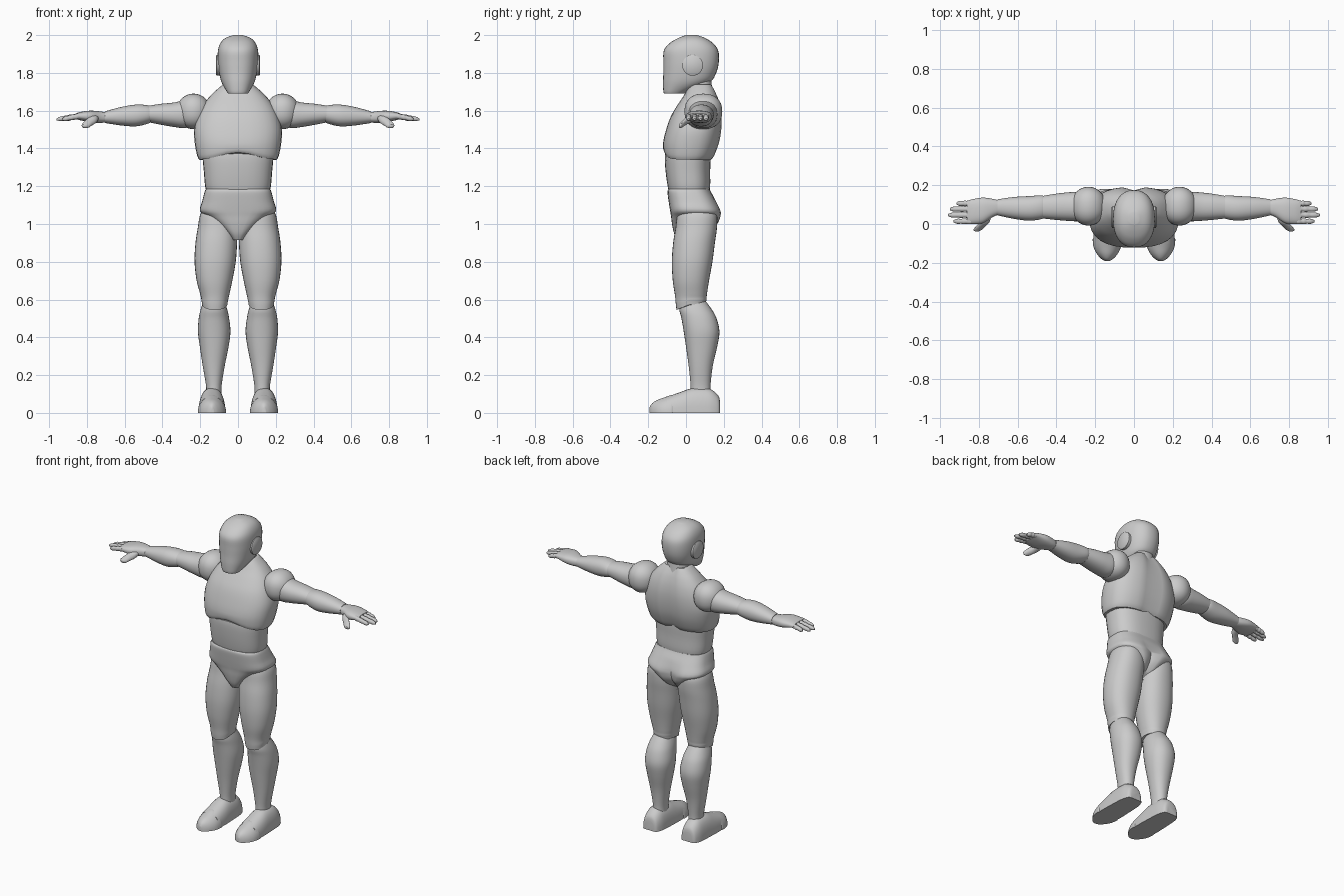
import bpy
import bmesh
from math import cos, sin, pi, exp, radians
from mathutils import Vector

default_cube = bpy.data.objects.get("Cube")
if default_cube:
    bpy.data.objects.remove(default_cube, do_unlink=True)

# One plain grey for the whole figure
grey = bpy.data.materials.new("plain_grey")
grey.use_nodes = True
colour = (0.6, 0.6, 0.6, 1)
grey.diffuse_color = colour
grey.node_tree.nodes["Principled BSDF"].inputs["Base Color"].default_value = colour


def smooth_sections(sections, steps):
    """Catmull-Rom interpolation between the given cross-sections."""
    rows = [Vector(s) for s in sections]
    result = []
    for i in range(len(rows) - 1):
        before, start, end = rows[max(i - 1, 0)], rows[i], rows[i + 1]
        after = rows[min(i + 2, len(rows) - 1)]
        for step in range(steps):
            t = step / steps
            result.append(start + (end - before) * (t / 2)
                          + (before * 2 - start * 5 + end * 4 - after) * (t * t / 2)
                          + (start * 3 - before - end * 3 + after) * (t ** 3 / 2))
    return result + [rows[-1]]


def loft(name, axis, sections, power=2.2, warp=None, mirror=False, steps=4, sides=32):
    """Skin superellipse sections (position, low a, high a, low b, high b) along an axis."""
    bm = bmesh.new()
    rings = []
    for pos, a_low, a_high, b_low, b_high in smooth_sections(sections, steps):
        ring = []
        for k in range(sides):
            angle = 2 * pi * k / sides
            c, s = cos(angle), sin(angle)
            u = abs(c) ** (2 / power) * (1 if c > 0 else -1)
            v = abs(s) ** (2 / power) * (1 if s > 0 else -1)
            a = (a_low + a_high) / 2 + u * (a_high - a_low) / 2
            b = (b_low + b_high) / 2 + v * (b_high - b_low) / 2
            point = {"x": (pos, a, b), "y": (a, pos, b), "z": (a, b, pos)}[axis]
            ring.append(bm.verts.new(warp(*point) if warp else point))
        rings.append(ring)
    for lower, upper in zip(rings, rings[1:]):
        for k in range(sides):
            n = (k + 1) % sides
            bm.faces.new((lower[k], lower[n], upper[n], upper[k]))
    bm.faces.new(rings[0])
    bm.faces.new(rings[-1])
    bmesh.ops.recalc_face_normals(bm, faces=bm.faces)
    mesh = bpy.data.meshes.new(name)
    bm.to_mesh(mesh)
    bm.free()
    mesh.materials.append(grey)
    mesh.shade_smooth()
    mesh.set_sharp_from_angle(angle=radians(40))
    obj = bpy.data.objects.new(name, mesh)
    bpy.context.collection.objects.link(obj)
    if mirror:
        obj.modifiers.new("other_side", "MIRROR").use_mirror_merge = False
    return obj


def centred(rows):
    """Turn (height, half width, front, back) rows into full sections."""
    return [(z, -w, w, front, back) for z, w, front, back in rows]


def clamp(value):
    return max(0, min(1, value))


# Head: flat face, round skull, jaw rising towards the back
loft("head", "z", centred([
    (1.69, .052, -.116, -.01), (1.705, .062, -.12, .02), (1.75, .087, -.122, .125),
    (1.8, .1, -.12, .16), (1.86, .107, -.12, .174), (1.92, .106, -.117, .17),
    (1.96, .092, -.083, .14), (1.985, .066, -.04, .1), (2, .025, .0, .06)]), power=2.3)

loft("ear_disc", "x", [
    (.085, -.02, .09, 1.785, 1.895), (.112, -.02, .09, 1.785, 1.895),
    (.116, -.015, .085, 1.79, 1.89)], power=2, mirror=True, steps=1)

loft("neck", "z", centred([
    (1.64, .08, .0, .15), (1.72, .07, .005, .138), (1.8, .068, .0, .13)]))


# Torso
def chest_shape(x, y, z):
    rim = clamp((1.43 - z) / .09)
    front = clamp((.02 - y) / .14)
    z += rim * .042 * front * exp(-(x / .13) ** 2)
    if y > .08:
        y -= .018 * exp(-(x / .03) ** 2)
    return x, y, z


loft("chest", "z", centred([
    (1.34, .206, -.112, .135), (1.365, .217, -.12, .153), (1.43, .229, -.121, .177),
    (1.5, .232, -.105, .189), (1.57, .215, -.08, .191), (1.63, .185, -.045, .183),
    (1.68, .145, -.012, .168), (1.715, .108, .006, .152), (1.738, .08, .018, .14)]),
    power=2.5, warp=chest_shape)

loft("waist", "z", centred([
    (1.15, .16, -.085, .12), (1.2, .174, -.097, .128), (1.28, .181, -.108, .128),
    (1.36, .188, -.112, .13), (1.42, .185, -.1, .12)]), power=2.5)


def pelvis_shape(x, y, z):
    if y > .08:
        y -= .03 * exp(-(x / .025) ** 2) * clamp((1.14 - z) / .08)
    return x, y, z


loft("pelvis", "z", centred([
    (1.185, .17, -.092, .125), (1.17, .177, -.098, .132), (1.12, .19, -.092, .16),
    (1.07, .202, -.084, .184), (1.04, .165, -.079, .184), (1, .112, -.074, .17),
    (.95, .058, -.063, .13), (.915, .028, -.045, .08)]), power=2.9, warp=pelvis_shape)


# Legs
def knee_rim(x, y, z):
    return x, y, z + .03 * clamp((y + .05) / .07) * clamp((.62 - z) / .06)


loft("thigh", "z", [
    (1.1, .04, .17, -.02, .13), (1.05, .018, .2, -.045, .163),
    (.98, .005, .213, -.055, .164), (.9, .005, .225, -.068, .153),
    (.8, .012, .23, -.075, .14), (.7, .03, .219, -.07, .122),
    (.62, .047, .198, -.058, .11), (.575, .052, .194, -.054, .108),
    (.545, .056, .19, -.05, .104)], warp=knee_rim, mirror=True)

loft("lower_leg", "z", [
    (.61, .08, .175, -.025, .09), (.55, .058, .197, -.035, .135),
    (.5, .047, .208, -.024, .162), (.43, .04, .212, -.012, .177),
    (.35, .05, .202, .0, .165), (.25, .07, .187, .014, .142),
    (.15, .086, .17, .024, .13), (.1, .088, .168, .024, .13)], mirror=True)


# Feet: half-ellipse sections flattened on the ground
def on_ground(x, y, z):
    return x, y, max(z, 0)


def foot_part(name, rows, power):
    middle = .138
    sections = [(y, middle - w, middle + w, -h, h) for y, w, h in rows]
    loft(name, "y", sections, power=power, warp=on_ground, mirror=True)


foot_part("foot", [(.18, .035, .06), (.172, .05, .09), (.14, .062, .12), (.1, .067, .132),
                   (.03, .07, .13), (-.03, .072, .11), (-.1, .07, .085)], 2.4)
foot_part("toe_cap", [(-.07, .071, .094), (-.08, .075, .094), (-.12, .07, .08),
                      (-.155, .053, .067), (-.18, .03, .05), (-.192, .01, .03)], 2)


# Arms
def shoulder_row(step):
    angle = pi * step / 8
    grow = max(sin(angle), .05)
    return (.235 - .092 * cos(angle), .092 - .1 * grow, .092 + .1 * grow,
            1.595 - .093 * grow, 1.595 + .095 * grow)


loft("shoulder", "x", [shoulder_row(i) for i in range(9)], power=2.3, mirror=True)

loft("upper_arm", "x", [
    (.22, .03, .15, 1.53, 1.65), (.28, .015, .165, 1.508, 1.655),
    (.34, .016, .163, 1.514, 1.643), (.41, .022, .155, 1.526, 1.636),
    (.48, .03, .143, 1.54, 1.625)], mirror=True)

loft("forearm", "x", [
    (.45, .04, .135, 1.545, 1.615), (.475, .026, .147, 1.532, 1.628),
    (.54, .017, .144, 1.517, 1.632), (.62, .027, .139, 1.522, 1.619),
    (.705, .045, .127, 1.535, 1.596)], mirror=True)

# Hands
loft("palm", "x", [
    (.69, .052, .12, 1.54, 1.59), (.73, .035, .13, 1.535, 1.596),
    (.78, .004, .136, 1.538, 1.6), (.83, .0, .128, 1.548, 1.594),
    (.86, .004, .12, 1.556, 1.585)], power=2.5, mirror=True)

loft("thumb", "y", [
    (.05, .735, .785, 1.545, 1.585), (.01, .745, .795, 1.53, 1.572),
    (-.015, .77, .818, 1.515, 1.55), (-.03, .785, .828, 1.507, 1.535),
    (-.038, .8, .82, 1.515, 1.527)], mirror=True, sides=16)

FINGERS = {"index": (.014, .93), "middle": (.046, .96), "ring": (.077, .95), "little": (.106, .915)}
BULGES = (1, 1.05, .9, 1.02, .85, .92, .8, .35)
for finger, (y, tip) in FINGERS.items():
    rows = []
    for i, bulge in enumerate(BULGES):
        t = i / (len(BULGES) - 1)
        r = .0145 * bulge
        x, z = .84 + (tip - .84) * t, 1.572 - .018 * t
        rows.append((x, y - r, y + r, z - r, z + r))
    loft(finger + "_finger", "x", rows, mirror=True, steps=3, sides=16)
